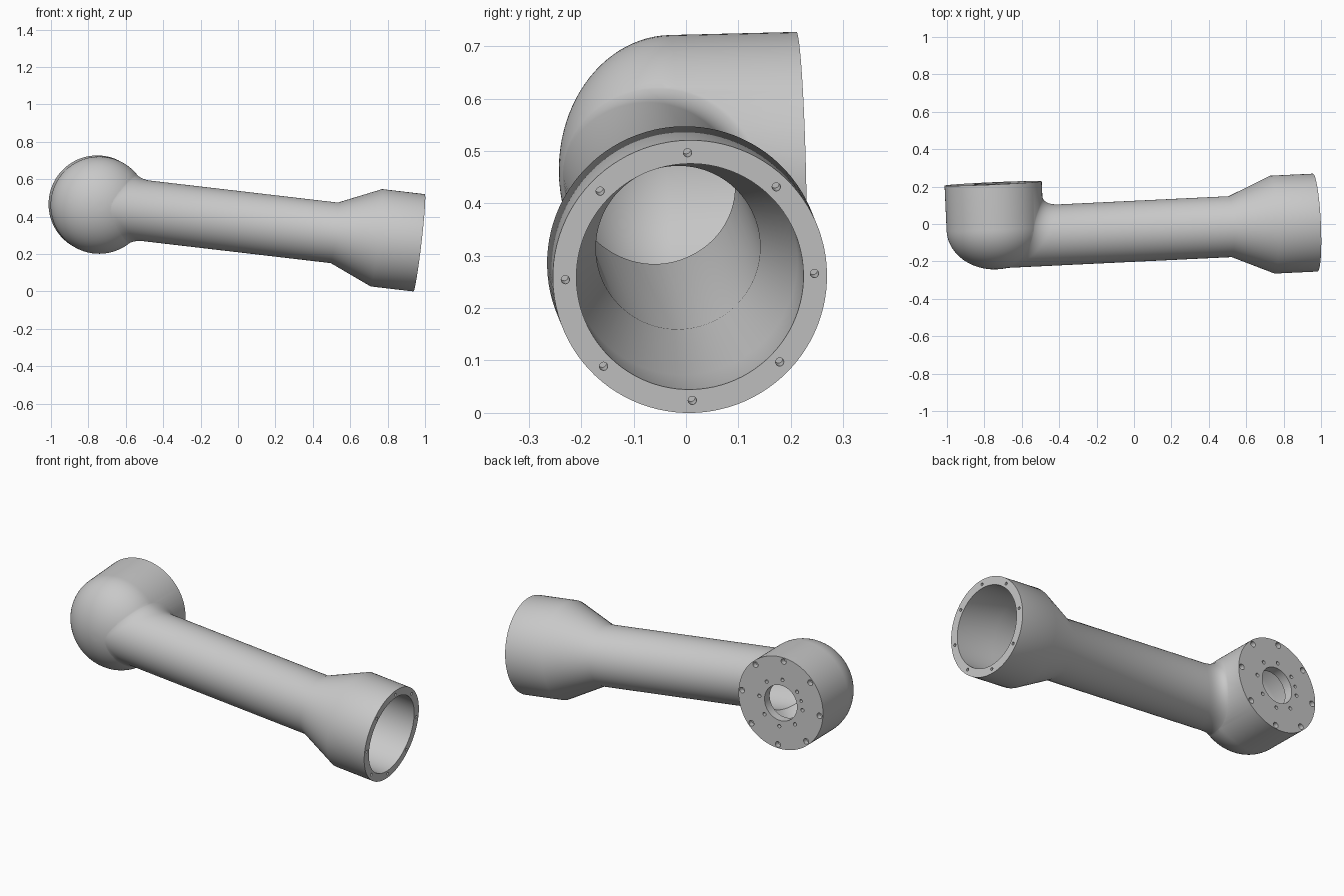
import bpy, bmesh
from math import sin, cos, pi, sqrt, radians
from mathutils import Matrix, Vector

if "Cube" in bpy.data.objects:
    bpy.data.objects.remove(bpy.data.objects["Cube"])

SEG = 96
TUBE_R, BORE_R = 0.163, 0.157
ELBOW_R, CAP_H = 0.26, 0.292
SHOULDER, DOME = 0.05, 0.218      # where the elbow dome starts, and its height
FACE_T = 1.722                    # distance of the flange face along the tube

# Link frame: x runs along the tube, y along the elbow axis
d = Vector((1, 0.048, -0.117)).normalized()
e = Vector((-0.048, 1, 0.025))
e = (e - d * e.dot(d)).normalized()
frame = Matrix((d, e, d.cross(e))).transposed().to_4x4()
frame.translation = (-0.74, -0.0745, 0.46)

grey = bpy.data.materials.new("light grey metal")
grey.use_nodes = True
grey.diffuse_color = (0.58, 0.58, 0.58, 1)
grey.node_tree.nodes["Principled BSDF"].inputs["Base Color"].default_value = grey.diffuse_color


def add_loft(bm, rings):
    """Closed solid through a list of point rings."""
    rows = [[bm.verts.new(p) for p in ring] for ring in rings]
    n = len(rows[0])
    for a, b in zip(rows, rows[1:]):
        for i in range(n):
            j = (i + 1) % n
            bm.faces.new((a[i], a[j], b[j], b[i]))
    bm.faces.new(rows[0])
    bm.faces.new(rows[-1])


def ring_x(t, r, n=SEG, y=0, z=0):
    return [(t, y + r * cos(2 * pi * i / n), z + r * sin(2 * pi * i / n)) for i in range(n)]


def ring_y(h, r, n=SEG, x=0, z=0):
    return [(x + r * cos(2 * pi * i / n), h, z + r * sin(2 * pi * i / n)) for i in range(n)]


def make(name, solids):
    bm = bmesh.new()
    for rings in solids:
        add_loft(bm, rings)
    bmesh.ops.recalc_face_normals(bm, faces=bm.faces)
    me = bpy.data.meshes.new(name)
    bm.to_mesh(me)
    bm.free()
    me.materials.append(grey)
    ob = bpy.data.objects.new(name, me)
    bpy.context.collection.objects.link(ob)
    ob.matrix_world = frame
    return ob


def dome(radius, height, top):
    """Rings of a round-ended can about the elbow axis."""
    rings = []
    for k in range(1, 25):
        a = pi / 2 * k / 24
        rings.append(ring_y(SHOULDER - height * cos(a), radius * sin(a)))
    return rings + [ring_y(top, radius)]


def elbow_t(h, l):
    """Distance along the tube at which the elbow surface lies."""
    u = min(0, (h - SHOULDER) / DOME)
    return sqrt(max(0, ELBOW_R ** 2 * max(0, 1 - u * u) - l * l))


# Tube with a blend into the elbow, fading out on the flush side
blend_steps = 8
blend = [[] for _ in range(blend_steps + 1)]
for i in range(SEG):
    th = 2 * pi * i / SEG
    c, s = cos(th), sin(th)
    w = abs(cos(th / 2))
    outer = TUBE_R + 0.06 * w * w
    t0 = elbow_t(TUBE_R * c, TUBE_R * s)
    p0 = Vector((elbow_t(outer * c, outer * s) - 0.003, outer * c, outer * s))
    p1 = Vector((t0, TUBE_R * c, TUBE_R * s))
    p2 = p1 + Vector((0.085 * w + 0.004, 0, 0))
    for k in range(blend_steps + 1):
        q = k / blend_steps
        blend[k].append(p0 * (1 - q) ** 2 + p1 * 2 * q * (1 - q) + p2 * q * q)

link = make("arm_link", [[ring_x(0, 0.1)] + blend + [
    ring_x(1.265, TUBE_R), ring_x(1.492, 0.262), ring_x(FACE_T, 0.262)]])

# Elbow housing
elbow = make("elbow_housing", [dome(ELBOW_R, DOME, CAP_H)])

# Hollow interior
bore = make("bore_cutter", [[ring_x(0, BORE_R), ring_x(1.245, BORE_R),
                             ring_x(1.48, 0.217), ring_x(FACE_T + 0.05, 0.217)]])
cavity = make("cavity_cutter", [dome(0.24, DOME - 0.012, CAP_H - 0.05)])

# Bolt holes in the flange and the cap, and the central cap opening
holes = [[ring_y(CAP_H - 0.1, 0.1, 64), ring_y(CAP_H + 0.05, 0.1, 64)]]


def cap_hole(angle, dist, r, depth):
    x, z = -dist * sin(radians(angle)), dist * cos(radians(angle))
    holes.append([ring_y(CAP_H - depth, r, 16, x, z), ring_y(CAP_H + 0.02, r, 16, x, z)])


for i in range(8):
    cap_hole(10 + 45 * i, 0.239, 0.016, 0.03)
    cap_hole(10 + 45 * i, 0.133, 0.01, 0.03)
    a = pi / 4 * i
    y, z = 0.238 * cos(a), 0.238 * sin(a)
    holes.append([ring_x(FACE_T - 0.05, 0.008, 16, y, z), ring_x(FACE_T + 0.02, 0.008, 16, y, z)])
cap_hole(78, 0.131, 0.008, 0.03)      # locating pin hole
drills = make("bolt_hole_cutter", holes)

# Combine everything into one casting
bpy.ops.object.select_all(action='DESELECT')
bpy.context.view_layer.objects.active = link
link.select_set(True)
for other, op in ((elbow, 'UNION'), (bore, 'DIFFERENCE'),
                  (cavity, 'DIFFERENCE'), (drills, 'DIFFERENCE')):
    mod = link.modifiers.new(other.name, 'BOOLEAN')
    mod.object, mod.operation, mod.solver = other, op, 'EXACT'
    bpy.ops.object.modifier_apply(modifier=mod.name)
    bpy.data.objects.remove(other)
bpy.ops.object.shade_smooth_by_angle(angle=radians(25))
